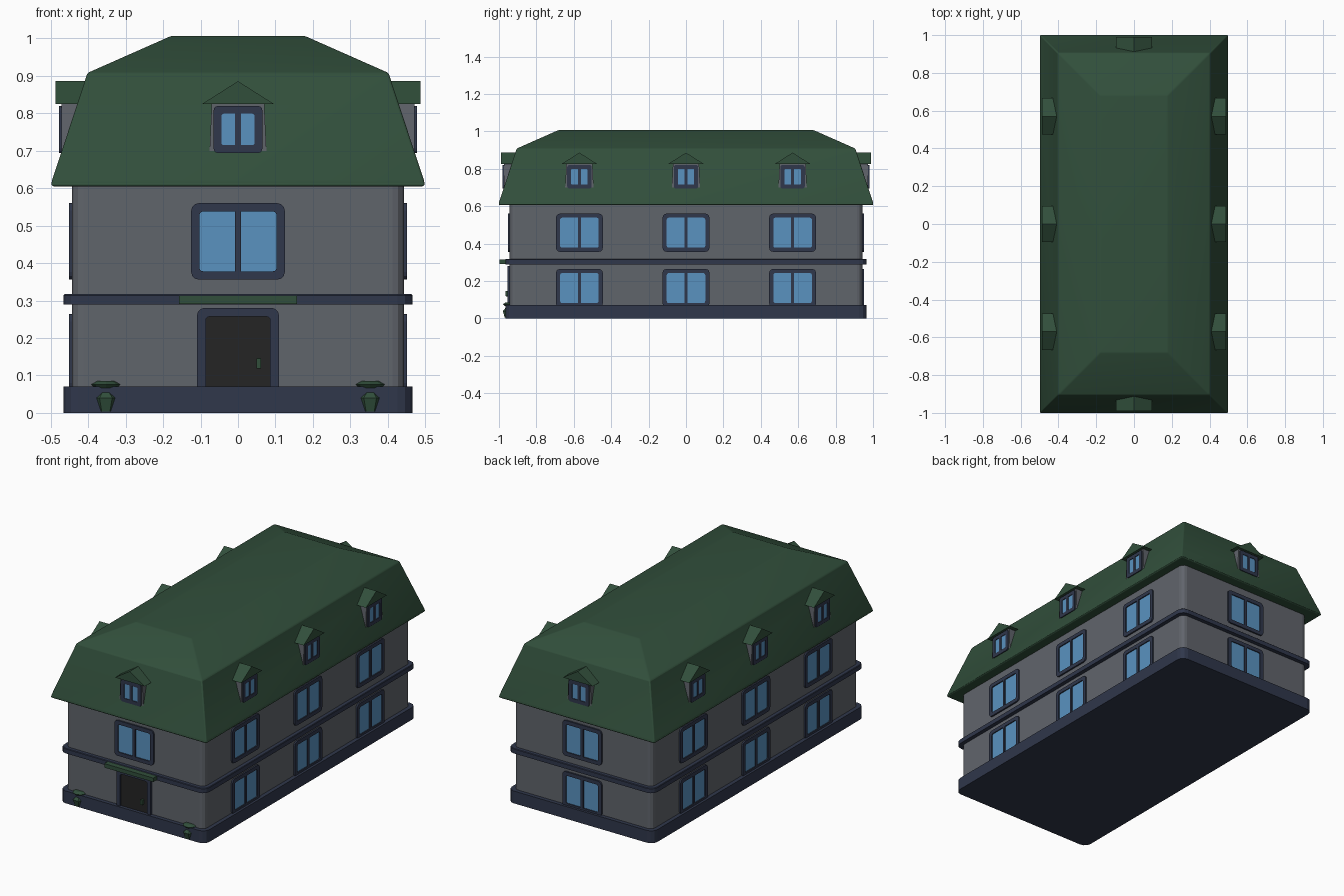
import bpy, bmesh, math
from mathutils import Matrix, Vector

if "Cube" in bpy.data.objects:
    bpy.data.objects.remove(bpy.data.objects["Cube"])


def mat(name, rgb):
    m = bpy.data.materials.new(name)
    m.diffuse_color = (*rgb, 1)
    m.use_nodes = True
    m.node_tree.nodes["Principled BSDF"].inputs["Base Color"].default_value = m.diffuse_color
    return m


GREEN = mat("roof green", (0.031, 0.078, 0.044))
GREY = mat("wall grey", (0.118, 0.128, 0.148))
NAVY = mat("trim navy", (0.029, 0.038, 0.070))
BLUE = mat("glass blue", (0.10, 0.29, 0.53))
BLACK = mat("door black", (0.018, 0.018, 0.018))


def finish(name, bm, material, matrix=None, bevel=0, segs=2, smooth=False):
    bmesh.ops.recalc_face_normals(bm, faces=bm.faces[:])
    me = bpy.data.meshes.new(name)
    bm.to_mesh(me)
    bm.free()
    me.materials.append(material)
    ob = bpy.data.objects.new(name, me)
    bpy.context.collection.objects.link(ob)
    if matrix:
        ob.matrix_world = matrix
    if bevel:
        b = ob.modifiers.new("bevel", "BEVEL")
        b.width, b.segments, b.limit_method = bevel, segs, 'ANGLE'
        b.angle_limit = math.radians(15)
    if smooth:
        bpy.ops.object.select_all(action='DESELECT')
        bpy.context.view_layer.objects.active = ob
        ob.select_set(True)
        bpy.ops.object.shade_smooth_by_angle(angle=math.radians(35))
    return ob


def stack(rings):
    """Closed solid made from a list of equal-length point rings."""
    bm = bmesh.new()
    vs = [[bm.verts.new(p) for p in r] for r in rings]
    n = len(vs[0])
    for a, b in zip(vs, vs[1:]):
        for i in range(n):
            j = (i + 1) % n
            bm.faces.new((a[i], a[j], b[j], b[i]))
    bm.faces.new(vs[0])
    bm.faces.new(vs[-1])
    return bm


def rounded(hx, hy, r, k=3):
    """Rounded rectangle outline."""
    pts = []
    for q, (sx, sy) in enumerate(((1, 1), (-1, 1), (-1, -1), (1, -1))):
        for i in range(k + 1):
            a = math.pi / 2 * (q + i / k)
            pts.append((sx * (hx - r) + r * math.cos(a), sy * (hy - r) + r * math.sin(a)))
    return pts


def slab(name, hx, hy, z0, z1, r, material, edge=0.0):
    levels = [(z0, 0), (z1 - edge, 0), (z1, edge)] if edge else [(z0, 0), (z1, 0)]
    rings = [[(x, y, z) for x, y in rounded(hx - d, hy - d, r)] for z, d in levels]
    return finish(name, stack(rings), material)


def box(name, x0, x1, y0, y1, z0, z1, material, matrix=None, bevel=0):
    rings = [[(x0, y0, z), (x1, y0, z), (x1, y1, z), (x0, y1, z)] for z in (z0, z1)]
    return finish(name, stack(rings), material, matrix, bevel)


def frame(name, M, w, h, t, depth, r):
    """Ring-shaped window or door surround, local front is -y."""
    bm = bmesh.new()
    loops = []
    for hx, hz, rr, y in ((w, h, r, 0.004), (w, h, r, -depth),
                          (w - t, h - t, r * 0.5, -depth), (w - t, h - t, r * 0.5, 0.004)):
        loops.append([bm.verts.new((x, y, z)) for x, z in rounded(hx, hz, rr)])
    n = len(loops[0])
    for a, b in zip(loops, loops[1:] + loops[:1]):
        for i in range(n):
            bm.faces.new((a[i], a[(i + 1) % n], b[(i + 1) % n], b[i]))
    return finish(name, bm, NAVY, M)


def facade(angle, dist, along=0.0, z=0.0):
    """Local x runs along the wall, local -y points outward."""
    return Matrix.Rotation(angle, 4, 'Z') @ Matrix.Translation((along, -dist, z))


def window(name, M, w, h, t, bar, r=0.02, depth=0.009):
    frame(name + "_frame", M, w, h, t, depth, r)
    e = t * 0.9
    box(name + "_glass", -w + e, w - e, -0.003, 0.003, -h + e, h - e, BLUE, M)
    box(name + "_mullion", -bar, bar, -depth, 0.003, -h + e, h - e, NAVY, M)


def dormer(name, angle, dist, along):
    M = facade(angle, dist, along)
    # grey cheeks, slightly splayed toward the bottom
    rings = [[(-w, -0.472 + 0.495, z), (w, -0.472 + 0.495, z), (w, 0.09, z), (-w, 0.09, z)]
             for w, z in ((0.076, 0.70), (0.070, 0.828))]
    finish(name + "_cheeks", stack(rings), GREY, M)
    window(name + "_window", M @ Matrix.Translation((0, 0.024, 0.757)),
           0.065, 0.063, 0.021, 0.008, 0.012, 0.007)
    # gabled cap
    rings = [[(-0.096, y, 0.825), (0.096, y, 0.825), (0, y, 0.886)] for y in (0.008, 0.10)]
    finish(name + "_roof", stack(rings), GREEN, M)


# Walls, plinth and floor band
WX, WY = 0.443, 0.943
slab("walls", WX, WY, 0.003, 0.64, 0.03, GREY)
slab("plinth", 0.466, 0.966, 0.0, 0.071, 0.04, NAVY)
slab("floor_band", 0.466, 0.966, 0.289, 0.317, 0.04, NAVY, 0.003)

# Mansard roof
levels = ((0.605, 0.498), (0.617, 0.498), (0.908, 0.402), (1.007, 0.178))
rings = [[(sx * hx, sy * (hx + 0.503), z) for sx, sy in ((1, 1), (-1, 1), (-1, -1), (1, -1))]
         for z, hx in levels]
finish("mansard_roof", stack(rings), GREEN, None, 0.014, 3, True)

# Facades: angle, wall distance, roof distance, window positions
SIDES = (("front", 0, WY, 0.997, (0,)),
         ("right", math.pi / 2, WX, 0.495, (-0.57, 0, 0.57)),
         ("back", math.pi, WY, 0.997, (0,)),
         ("left", -math.pi / 2, WX, 0.495, (-0.57, 0, 0.57)))
for side, ang, wall, eave, spots in SIDES:
    for i, s in enumerate(spots):
        tag = f"{side}_{i + 1}"
        window(tag + "_upper_window", facade(ang, wall, s, 0.458), 0.125, 0.102, 0.022, 0.008)
        if side != "front":
            window(tag + "_lower_window", facade(ang, wall, s, 0.162), 0.125, 0.102, 0.022, 0.008)
        dormer(tag + "_dormer", ang, eave, s)

# Front door with handle and canopy
D = facade(0, WY, 0, 0.16)
frame("door_frame", D, 0.109, 0.12, 0.023, 0.012, 0.018)
box("door", -0.088, 0.088, -0.004, 0.003, -0.1, 0.099, BLACK, D)
box("door_handle", 0.049, 0.062, -0.022, 0.0, -0.042, -0.014, GREEN, D, 0.002)
box("door_canopy", -0.157, 0.157, -0.998, -0.93, 0.291, 0.314, GREEN)


# Small faceted shrubs beside the entrance
def turned(name, profile, loc, n):
    rings = [[(r * math.cos(2 * math.pi * i / n), r * math.sin(2 * math.pi * i / n), z)
              for i in range(n)] for r, z in profile]
    finish(name, stack(rings), GREEN, Matrix.Translation(Vector(loc)))


for side, x in (("left", -0.353), ("right", 0.353)):
    turned(side + "_shrub_body", ((0.022, 0.004), (0.034, 0.04), (0.004, 0.068)), (x, -0.95, 0), 6)
    turned(side + "_shrub_cap", ((0.03, 0.066), (0.04, 0.076), (0.024, 0.085)), (x, -0.94, 0), 8)
